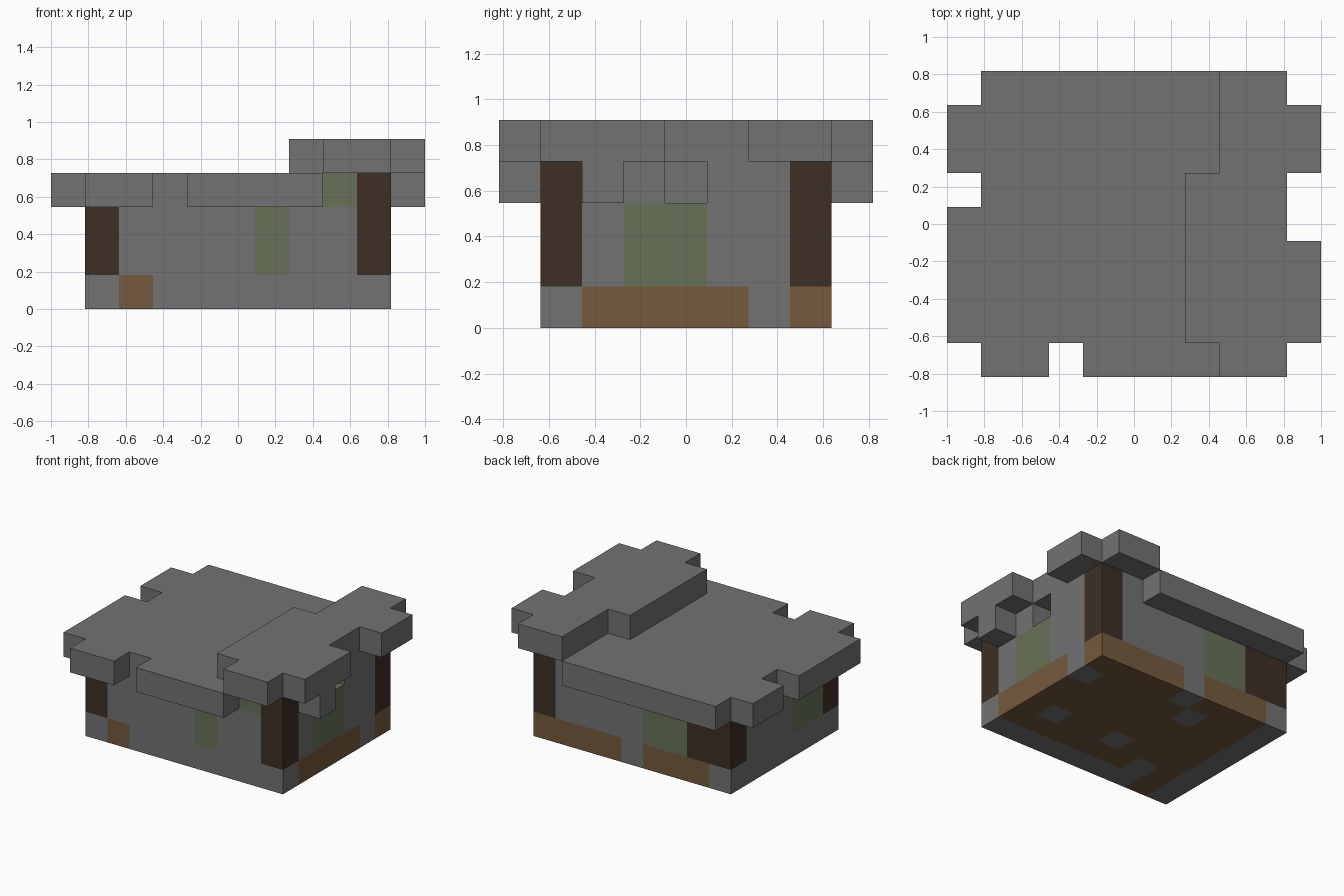
import bpy
import bmesh
from mathutils import Vector

cube = bpy.data.objects.get("Cube")
if cube:
    bpy.data.objects.remove(cube, do_unlink=True)

U = 2 / 11                       # edge of one block
ORIGIN = Vector((-1, -4.5 * U, 0))


def material(name, rgb):
    mat = bpy.data.materials.new(name)
    mat.use_nodes = True
    mat.diffuse_color = (*rgb, 1)
    mat.node_tree.nodes["Principled BSDF"].inputs["Base Color"].default_value = (*rgb, 1)
    return mat


stone = material("stone_grey", (0.17, 0.17, 0.17))
dirt = material("earth_brown", (0.18, 0.10, 0.047))
wood = material("dark_wood", (0.047, 0.028, 0.018))
glass = material("window_green", (0.135, 0.165, 0.098))

cells = {}                       # block position -> part name


def fill(part, xs, ys, zs):
    """Fill an inclusive range of blocks, replacing what was there."""
    for x in range(xs[0], xs[1] + 1):
        for y in range(ys[0], ys[1] + 1):
            for z in range(zs[0], zs[1] + 1):
                cells[x, y, z] = part


# Base: earth floor, stone front row and side column, loose stones
fill("earth_floor", (2, 9), (2, 7), (0, 0))
fill("stone_base", (1, 9), (1, 1), (0, 0))
fill("stone_base", (1, 1), (1, 7), (0, 0))
fill("earth_floor", (2, 2), (1, 1), (0, 0))
for x, y in ((9, 6), (8, 3), (5, 3), (4, 6), (5, 7), (3, 2)):
    fill("stone_base", (x, x), (y, y), (0, 0))

# Walls
fill("stone_walls", (1, 9), (1, 7), (1, 2))

# Lower roof slab with ragged eaves
fill("lower_roof", (1, 9), (1, 7), (3, 3))
for xs, ys in (((0, 0), (1, 4)), ((0, 0), (6, 7)), ((1, 2), (0, 0)),
               ((4, 7), (0, 0)), ((1, 7), (8, 8)), ((10, 10), (2, 2))):
    fill("lower_roof", xs, ys, (3, 3))

# Upper roof slab
for xs, ys in (((8, 9), (0, 8)), ((7, 7), (1, 5)),
               ((10, 10), (1, 3)), ((10, 10), (6, 7))):
    fill("upper_roof", xs, ys, (4, 4))

# Corner posts, taller under the upper roof
for y in (1, 7):
    fill("corner_posts", (1, 1), (y, y), (1, 2))
    fill("corner_posts", (9, 9), (y, y), (1, 3))
fill("corner_posts", (2, 2), (7, 7), (1, 2))

# Windows
fill("windows", (6, 6), (1, 1), (1, 2))
fill("windows", (8, 8), (1, 1), (3, 3))
fill("windows", (9, 9), (3, 4), (1, 2))
fill("windows", (3, 4), (7, 7), (1, 2))
fill("windows", (1, 1), (2, 3), (1, 2))

# Small opening above the side window
del cells[9, 4, 3]


def build(part, mat):
    """Skin the exposed sides of one part's blocks."""
    bm = bmesh.new()
    for cell, owner in cells.items():
        if owner != part:
            continue
        centre = Vector(cell) + Vector((0.5, 0.5, 0.5))
        for axis in range(3):
            for sign in (-1, 1):
                normal = Vector((0, 0, 0))
                normal[axis] = sign
                if tuple(int(c + n) for c, n in zip(cell, normal)) in cells:
                    continue
                side = Vector((0, 0, 0))
                side[(axis + 1) % 3] = 0.5
                up = normal.cross(side)
                mid = centre + normal / 2
                corners = (mid - side - up, mid + side - up, mid + side + up, mid - side + up)
                bm.faces.new([bm.verts.new(ORIGIN + p * U) for p in corners])
    bmesh.ops.remove_doubles(bm, verts=bm.verts[:], dist=U / 100)
    mesh = bpy.data.meshes.new(part)
    bm.to_mesh(mesh)
    bm.free()
    mesh.materials.append(mat)
    bpy.context.collection.objects.link(bpy.data.objects.new(part, mesh))


for part, mat in (("earth_floor", dirt), ("stone_base", stone), ("stone_walls", stone),
                  ("lower_roof", stone), ("upper_roof", stone),
                  ("corner_posts", wood), ("windows", glass)):
    build(part, mat)
